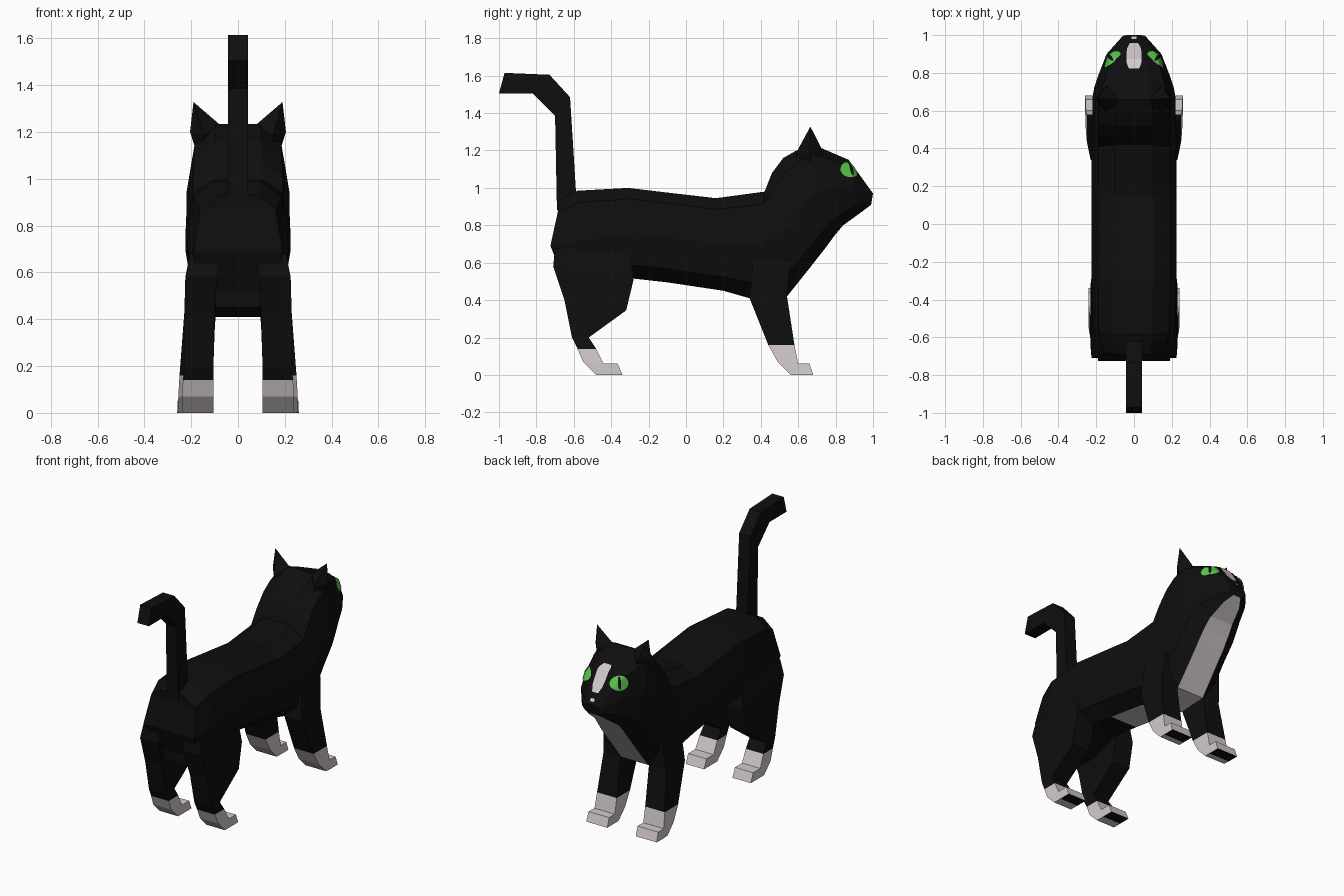
import bpy, bmesh, math
from mathutils import Vector
from mathutils.bvhtree import BVHTree

if "Cube" in bpy.data.objects:
    bpy.data.objects.remove(bpy.data.objects["Cube"])


def material(name, rgb):
    m = bpy.data.materials.new(name)
    m.diffuse_color = (*rgb, 1)
    m.use_nodes = True
    m.node_tree.nodes["Principled BSDF"].inputs["Base Color"].default_value = m.diffuse_color
    return m


BLACK = material("black fur", (0.0045, 0.0045, 0.0045))
WHITE = material("white fur", (0.65, 0.59, 0.61))
GREEN = material("green iris", (0.10, 0.56, 0.07))


def finish(name, bm, mats, normals=True):
    if normals:
        bmesh.ops.recalc_face_normals(bm, faces=bm.faces)
    me = bpy.data.meshes.new(name)
    bm.to_mesh(me)
    for m in mats:
        me.materials.append(m)
    ob = bpy.data.objects.new(name, me)
    bpy.context.collection.objects.link(ob)
    return ob


def loft(bm, rings):
    """Join closed rings of equal length; returns the faces of each segment."""
    vs = [[bm.verts.new(p) for p in r] for r in rings]
    n = len(vs[0])
    segments = []
    for a, b in zip(vs, vs[1:]):
        segments.append([bm.faces.new((a[i], a[(i + 1) % n], b[(i + 1) % n], b[i]))
                         for i in range(n)])
    # Caps made of strips running from left to right
    for r in (vs[0], vs[-1]):
        for i in range(n // 2 - 1):
            bm.faces.new((r[i], r[i + 1], r[n - 2 - i], r[n - 1 - i]))
    return segments


# Torso, neck and head: (top y, top z, bottom y, bottom z, half width, side bulge in y)
SECTION = [(0, .45), (.12, .85), (.5, 1), (.85, .85), (1, .45)]
STATIONS = [
    (-.69, .93, -.65, .45, .19, -.055),
    (-.58, .985, -.50, .45, .22, 0),
    (-.31, 1.0, -.28, .515, .225, 0),
    (-.10, .975, -.10, .495, .225, 0),
    (.16, .945, .20, .45, .225, 0),
    (.42, .98, .34, .41, .225, 0),
    (.46, 1.08, .54, .42, .225, 0),
    (.52, 1.16, .66, .57, .22, 0),
    (.59, 1.20, .75, .685, .22, 0),
    (.66, 1.235, .79, .74, .21, 0),
    (.73, 1.21, .84, .80, .19, 0),
    (.87, 1.15, .93, .865, .145, 0),
    (1.0, .97, .99, .91, .06, 0),
]


def body_ring(ty, tz, by, bz, w, bulge):
    right = [Vector((w * k, ty + (by - ty) * t + (bulge if t == .5 else 0),
                     tz + (bz - tz) * t)) for t, k in SECTION]
    left = [Vector((-p.x, p.y, p.z)) for p in reversed(right)]
    return right + left


bm = bmesh.new()
segs = loft(bm, [body_ring(*s) for s in STATIONS])
# White bib under chin and chest, and a belly patch, on the bottom strip
for i in (3, 5, 6, 7, 8, 9, 10, 11):
    segs[i][len(SECTION) - 1].material_index = 1
finish("body", bm, [BLACK, WHITE])
tree = BVHTree.FromBMesh(bm)


# Side-profile limb: pairs of back/front points (yb, zb, yf, zf, inner x, outer x)
def limb(name, pairs, side=1, white_from=99):
    b = bmesh.new()
    rings = [[(side * xi, yb, zb), (side * xo, yb, zb), (side * xo, yf, zf), (side * xi, yf, zf)]
             for yb, zb, yf, zf, xi, xo in pairs]
    for i, faces in enumerate(loft(b, rings)):
        for f in faces:
            f.material_index = int(i >= white_from)
    finish(name, b, [BLACK, WHITE])


FRONT_LEG = [
    (.36, .62, .56, .62, .11, .215),
    (.34, .41, .54, .42, .105, .23),
    (.44, .16, .58, .16, .105, .25),
    (.49, .07, .60, .06, .105, .255),
    (.56, 0, .66, .06, .105, .257),
    (.60, 0, .68, 0, .105, .26),
]
HIND_LEG = [
    (-.70, .68, -.30, .68, .08, .205),
    (-.71, .58, -.28, .51, .09, .225),
    (-.65, .40, -.32, .345, .10, .23),
    (-.61, .20, -.52, .20, .105, .23),
    (-.58, .14, -.48, .14, .105, .235),
    (-.55, .07, -.44, .06, .105, .24),
    (-.48, 0, -.365, .06, .105, .24),
    (-.42, 0, -.34, 0, .105, .24),
]
TAIL = [
    (-.69, .88, -.585, .93, -.042, .042),
    (-.70, 1.385, -.62, 1.485, -.042, .042),
    (-.82, 1.505, -.73, 1.605, -.042, .042),
    (-1.0, 1.505, -.97, 1.615, -.042, .042),
]
limb("tail", TAIL)


# Plate draped over the head, seen along a direction
def drape(name, grid, direction, mat, lift):
    b = bmesh.new()
    rows = []
    for row in grid:
        vr = []
        for p in row:
            hit, nor, _, _ = tree.ray_cast(p + direction, -direction)
            vr.append(b.verts.new((hit if hit else p) + direction * lift))
        rows.append(vr)
    for r, s in zip(rows, rows[1:]):
        for i in range(len(r) - 1):
            b.faces.new((r[i], r[i + 1], s[i + 1], s[i]))
    b.normal_update()
    for f in b.faces:
        if f.normal.dot(direction) < 0:
            f.normal_flip()
    finish(name, b, [mat], normals=False)


def oval(centre, u, v, ru, rv, n=10):
    """Grid filling an ellipse, row by row."""
    grid = []
    for j in range(n + 1):
        a = math.pi * (j + .15) / (n + .3)
        grid.append([centre + v * (rv * math.cos(a)) + u * (ru * math.sin(a) * (i / 3 - 1))
                     for i in range(7)])
    return grid


for side, label in ((1, "right"), (-1, "left")):
    limb("front_leg_" + label, FRONT_LEG, side, 2)
    limb("hind_leg_" + label, HIND_LEG, side, 4)

    # Pointed ear
    b = bmesh.new()
    base = [(.07, .66, 1.225), (.15, .59, 1.19), (.205, .66, 1.2), (.15, .73, 1.2)]
    top = [b.verts.new((side * x, y, z)) for x, y, z in base]
    low = [b.verts.new((side * (x * .7 + .035), y, z - .08)) for x, y, z in base]
    tip = b.verts.new((side * .19, .665, 1.328))
    for i in range(4):
        k = (i + 1) % 4
        b.faces.new((top[i], top[k], tip))
        b.faces.new((low[i], low[k], top[k], top[i]))
    b.faces.new(low)
    finish("ear_" + label, b, [BLACK])

    # Eye with slit pupil
    d = Vector((side * .6, .62, .5)).normalized()
    u = Vector((0, 0, 1)).cross(d).normalized()
    v = d.cross(u)
    c = Vector((side * .11, .865, 1.09))
    drape("eye_" + label, oval(c, u, v, .058, .046), d, GREEN, .005)
    drape("pupil_" + label, oval(c, u, v, .01, .042), d, BLACK, .008)

# White blaze down the nose and a small mark near the tip
up = Vector((0, .5, .85)).normalized()


def strip(points):
    return [[Vector((w * (i / 2 - 1), y, z)) for i in range(5)] for y, z, w in points]


drape("nose_blaze", strip([(.82, 1.17, .026), (.845, 1.16, .038), (.87, 1.15, .04), (.90, 1.108, .04),
                           (.93, 1.067, .036), (.955, 1.032, .022)]), up, WHITE, .005)
drape("nose_mark", strip([(.977, 1.0, .014), (.99, .985, .014)]), up, WHITE, .005)
